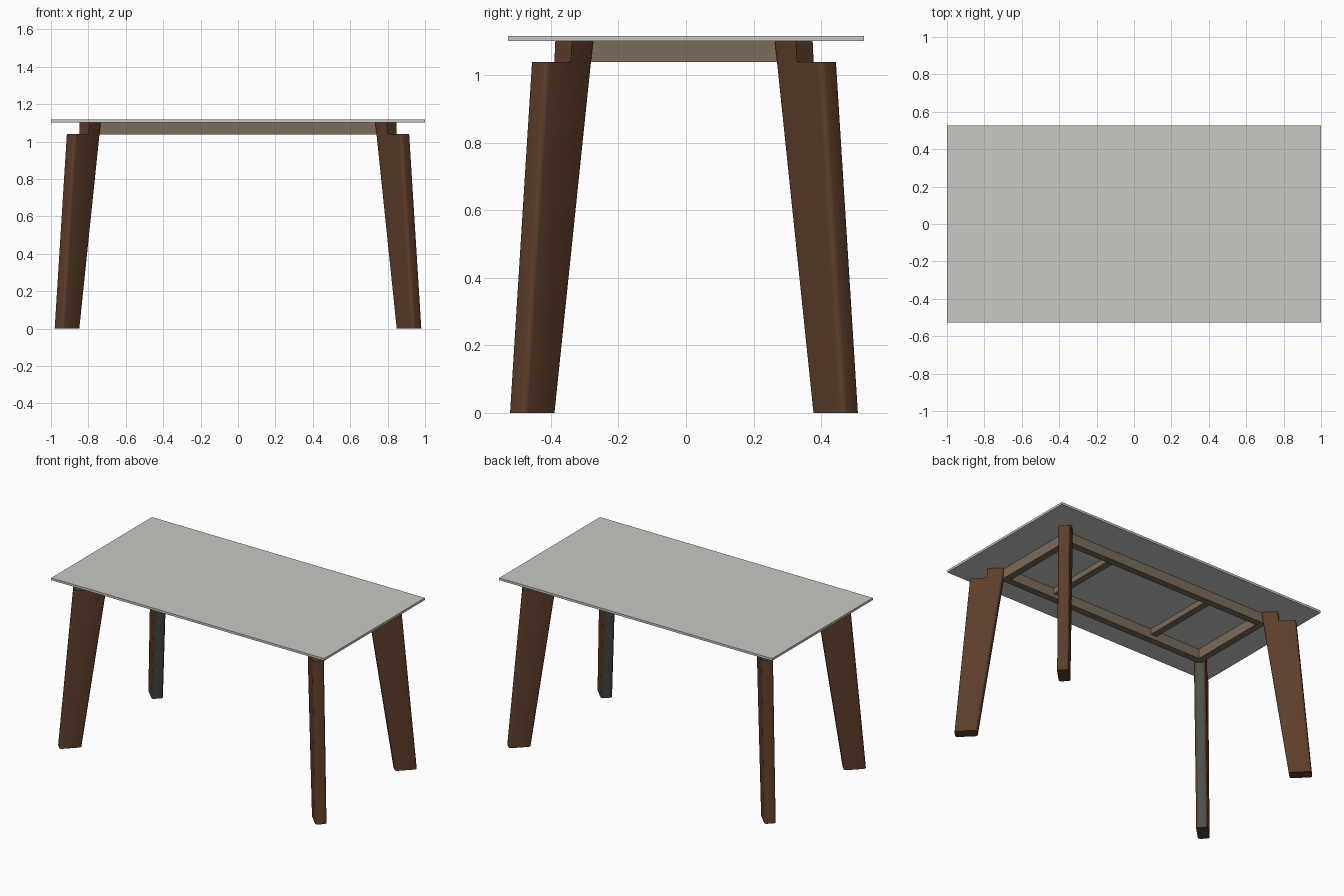
import bpy, bmesh, math
from mathutils import Vector

if "Cube" in bpy.data.objects:
    bpy.data.objects.remove(bpy.data.objects["Cube"])

TOP_Z, UNDER_Z, APRON_Z = 1.117, 1.102, 1.039
LEG_Y = -0.006      # leg frame sits slightly toward the front


def material(name, rgb):
    m = bpy.data.materials.new(name)
    m.diffuse_color = (*rgb, 1)
    m.use_nodes = True
    m.node_tree.nodes["Principled BSDF"].inputs["Base Color"].default_value = m.diffuse_color
    return m


GLASS = material("pale_grey_top", (0.58, 0.58, 0.55))
WOOD = material("dark_brown_wood", (0.110, 0.047, 0.023))
RAIL = material("taupe_rail", (0.200, 0.150, 0.105))
INLAY = material("grey_green_inlay", (0.062, 0.084, 0.076))


def finish(name, bm, mats):
    bmesh.ops.recalc_face_normals(bm, faces=bm.faces)
    me = bpy.data.meshes.new(name)
    bm.to_mesh(me)
    bm.free()
    for m in mats:
        me.materials.append(m)
    ob = bpy.data.objects.new(name, me)
    bpy.context.collection.objects.link(ob)
    return ob


def box(name, lo, hi, mat):
    bm = bmesh.new()
    bmesh.ops.create_cube(bm, size=1)
    for v in bm.verts:
        v.co = Vector([(a + b) / 2 + c * (b - a) for a, b, c in zip(lo, hi, v.co)])
    return finish(name, bm, [mat])


# Leg side profile: distance along the diagonal, height
PROFILE = [(0.703, 0), (0.611, 1.04), (0.508, 1.04),
           (0.504, UNDER_Z), (0.406, UNDER_Z), (0.568, 0)]
HALF = 0.035        # half plank thickness
R = math.sqrt(0.5)


def leg(name, sx, sy):
    bm = bmesh.new()

    def place(u, v, z):
        return bm.verts.new((sx * (0.465 + (u - v) * R), sy * (u + v) * R + LEG_Y, z))

    a = [place(u, -HALF, z) for u, z in PROFILE]
    b = [place(u, HALF, z) for u, z in PROFILE]
    bm.faces.new(a)
    bm.faces.new(b[::-1])
    n = len(a)
    for i in range(n):
        bm.faces.new((a[i], b[i], b[(i + 1) % n], a[(i + 1) % n]))
    # Round the long outer and inner edges
    edges = [bm.edges.get((s[i], s[j])) for s in (a, b) for i, j in ((0, 1), (4, 5))]
    bmesh.ops.bevel(bm, geom=edges, offset=0.015, segments=3, profile=0.5, affect='EDGES')
    bmesh.ops.recalc_face_normals(bm, faces=bm.faces)
    # Flat inner edge carries the inlay colour
    inward = Vector((-sx * R, -sy * R, 0))
    for f in bm.faces:
        f.normal_update()
        f.material_index = int(f.normal.dot(inward) > 0.975 and f.calc_area() > 0.03)
    ob = finish(name, bm, [WOOD, INLAY])
    bpy.context.view_layer.objects.active = ob
    ob.select_set(True)
    bpy.ops.object.shade_smooth_by_angle(angle=math.radians(35))
    ob.select_set(False)


# Table top
box("table_top", (-1, -0.527, UNDER_Z), (1, 0.527, TOP_Z), GLASS)

# Four splayed diagonal legs
for fb, sy in (("front", -1), ("back", 1)):
    for lr, sx in (("left", -1), ("right", 1)):
        leg(f"{fb}_{lr}_leg", sx, sy)

# Apron frame and cross rails
X, Y, T = 0.77, 0.305, 0.045
for name, s in (("front", -1), ("back", 1)):
    y0, y1 = sorted((s * Y, s * (Y - T)))
    box(f"{name}_apron", (-X, y0 + LEG_Y, APRON_Z), (X, y1 + LEG_Y, UNDER_Z), RAIL)
for name, s in (("left", -1), ("right", 1)):
    x0, x1 = sorted((s * X, s * (X - T)))
    box(f"{name}_apron", (x0, -Y + T + LEG_Y, APRON_Z), (x1, Y - T + LEG_Y, UNDER_Z), RAIL)
    box(f"{name}_cross_rail", (s * 0.375 - 0.022, -Y + T + LEG_Y, 1.065),
        (s * 0.375 + 0.022, Y - T + LEG_Y, UNDER_Z), RAIL)
